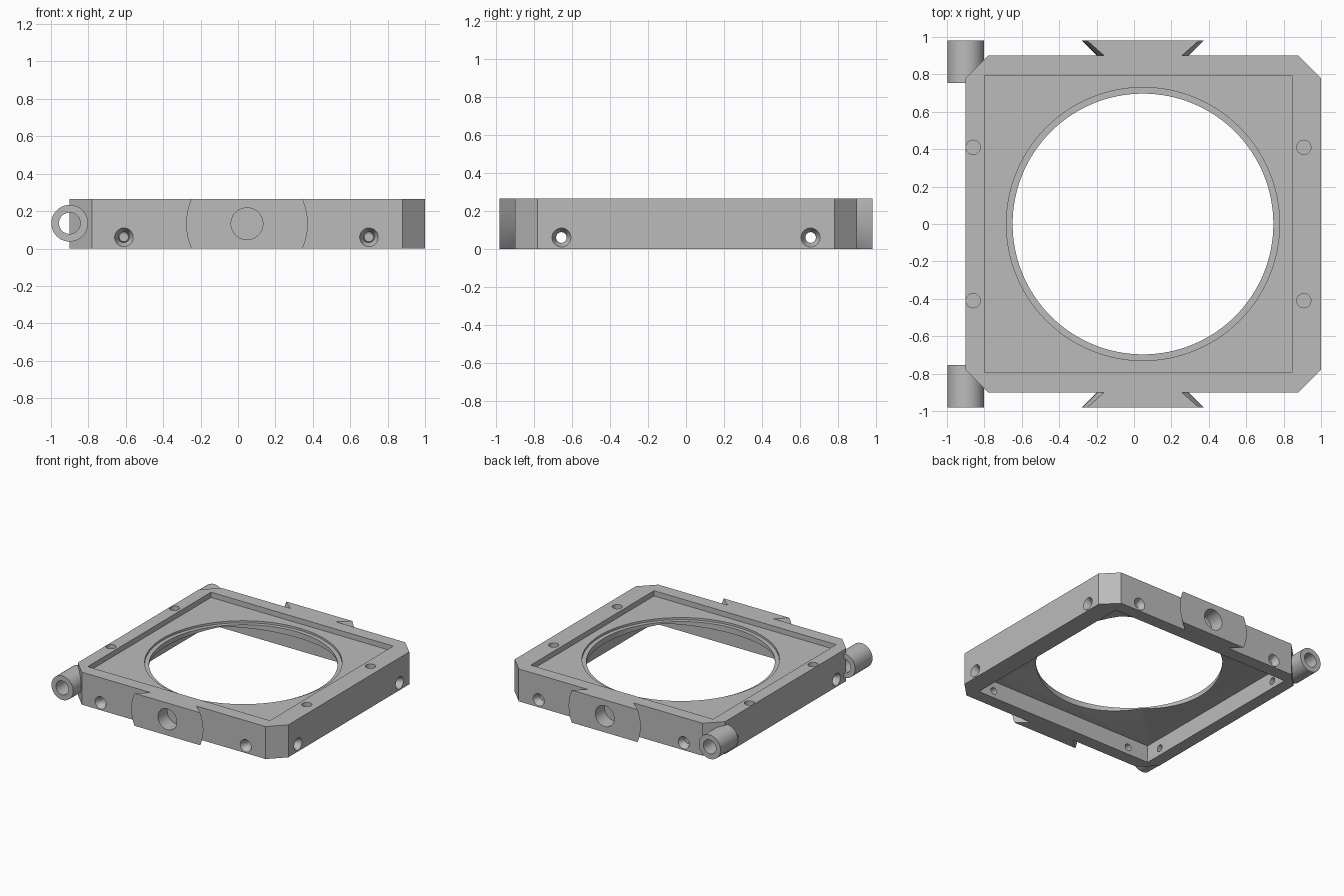
import bpy, bmesh, math
from mathutils import Matrix, Vector

if "Cube" in bpy.data.objects:
    bpy.data.objects.remove(bpy.data.objects["Cube"])

HEIGHT = 0.265
CX = 0.048          # centre of the frame and its round opening
PX = 0.0225         # centre of the rectangular pockets

grey = bpy.data.materials.new("satin_grey")
grey.use_nodes = True
grey.diffuse_color = (0.5, 0.5, 0.5, 1)
grey.node_tree.nodes["Principled BSDF"].inputs["Base Color"].default_value = (0.5, 0.5, 0.5, 1)


def finish(name, bm):
    bmesh.ops.recalc_face_normals(bm, faces=bm.faces)
    mesh = bpy.data.meshes.new(name)
    bm.to_mesh(mesh)
    bm.free()
    mesh.materials.append(grey)
    obj = bpy.data.objects.new(name, mesh)
    bpy.context.collection.objects.link(obj)
    return obj


def loft(name, lower, upper):
    """Solid between two rings of points."""
    bm = bmesh.new()
    a = [bm.verts.new(p) for p in lower]
    b = [bm.verts.new(p) for p in upper]
    bm.faces.new(a)
    bm.faces.new(b)
    for i in range(len(a)):
        j = (i + 1) % len(a)
        bm.faces.new((a[i], a[j], b[j], b[i]))
    return finish(name, bm)


def rect(cx, hx, hy, z):
    return [(cx + sx * hx, sy * hy, z) for sx, sy in ((-1, -1), (1, -1), (1, 1), (-1, 1))]


def rod(name, start, end, r1, r2=None, sides=48):
    """Cylinder or cone from start to end."""
    start, end = Vector(start), Vector(end)
    axis = end - start
    turn = axis.to_track_quat("Z", "Y").to_matrix().to_4x4()
    bm = bmesh.new()
    bmesh.ops.create_cone(bm, cap_ends=True, segments=sides, radius1=r1,
                          radius2=r1 if r2 is None else r2, depth=axis.length,
                          matrix=Matrix.Translation((start + end) / 2) @ turn)
    return finish(name, bm)


def combine(obj, tool, operation="DIFFERENCE"):
    mod = obj.modifiers.new("cut", "BOOLEAN")
    mod.operation, mod.object, mod.solver = operation, tool, "EXACT"
    bpy.context.view_layer.update()
    graph = bpy.context.evaluated_depsgraph_get()
    mesh = bpy.data.meshes.new_from_object(obj.evaluated_get(graph))
    obj.modifiers.clear()
    obj.data = mesh
    bpy.data.objects.remove(tool)


# Chamfered square body
hx, hy, c = 0.95, 0.9, 0.12
outline = [(hx, -hy + c), (hx, hy - c), (hx - c, hy), (-hx + c, hy),
           (-hx, hy - c), (-hx, -hy + c), (-hx + c, -hy), (hx - c, -hy)]
frame = loft("frame", *[[(x + 0.05, y, z) for x, y in outline] for z in (0, HEIGHT)])

# Conical dovetails front and back, trimmed to the frame height
for s in (-1, 1):
    dovetail = rod("dovetail", (CX, s * 0.88, HEIGHT / 2), (CX, s * 0.98, HEIGHT / 2),
                   0.225, 0.325, 128)
    combine(dovetail, loft("trim", rect(0, 1, 1.2, 0), rect(0, 1, 1.2, HEIGHT)), "INTERSECT")
    combine(frame, dovetail, "UNION")
    combine(frame, rod("pocket", (CX, s * 0.86, HEIGHT / 2), (CX, s * 1.1, HEIGHT / 2), 0.085))

# Shallow top recess, stepped round opening
combine(frame, loft("recess", rect(PX, 0.8225, 0.795, 0.222), rect(PX, 0.8225, 0.795, 0.4)))
combine(frame, rod("step", (CX, 0, 0.205), (CX, 0, 0.4), 0.73, sides=128))
combine(frame, rod("opening", (CX, 0, -0.1), (CX, 0, 0.4), 0.697, sides=128))

# Hollow underside with a shallow pyramid ceiling
combine(frame, loft("cavity", rect(PX, 0.8225, 0.795, -0.1), rect(PX, 0.8225, 0.795, 0.141)))
combine(frame, loft("ceiling", rect(PX, 0.8225, 0.795, 0.14), rect(PX, 0.465, 0.44, 0.203)))

# Countersunk screw holes through all four walls
for s in (-1, 1):
    for x in (-0.61, 0.70):
        combine(frame, rod("bore", (x, s * 0.75, 0.06), (x, s, 0.06), 0.028, sides=32))
        combine(frame, rod("sink", (x, s * 0.85, 0.06), (x, s * 0.91, 0.06), 0.024, 0.055, 32))
    for y, (inner, face, out) in [(y, w) for y in (-0.655, 0.655)
                                  for w in ((-0.75, -0.9, -1), (0.75, 1.0, 1.1))]:
        if s > 0:
            d = math.copysign(1, face)
            combine(frame, rod("bore", (inner, y, 0.06), (out, y, 0.06), 0.028, sides=32))
            combine(frame, rod("sink", (face - d * 0.05, y, 0.06), (face + d * 0.01, y, 0.06),
                               0.024, 0.055, 32))
    # Blind holes in the top of the side walls
    for x in (-0.86, 0.908):
        combine(frame, rod("blind", (x, s * 0.41, 0.16), (x, s * 0.41, 0.4), 0.038, sides=32))

# Tubular hinge lugs on the right corners
lugs = []
for s, name in ((-1, "front_hinge_lug"), (1, "back_hinge_lug")):
    lug = rod(name, (-0.9, s * 0.755, 0.135), (-0.9, s * 0.98, 0.135), 0.098, sides=64)
    combine(lug, rod("bore", (-0.9, s * 0.7, 0.135), (-0.9, s * 1.1, 0.135), 0.057))
    # keep the lug from poking into the hollow underside
    combine(lug, loft("trim", rect(0, 0.802, 0.8, -0.1), rect(0, 0.802, 0.8, 0.4)))
    lugs.append(lug)

bpy.ops.object.select_all(action="DESELECT")
for obj in [frame] + lugs:
    obj.select_set(True)
bpy.context.view_layer.objects.active = frame
bpy.ops.object.shade_smooth_by_angle(angle=math.radians(30))
